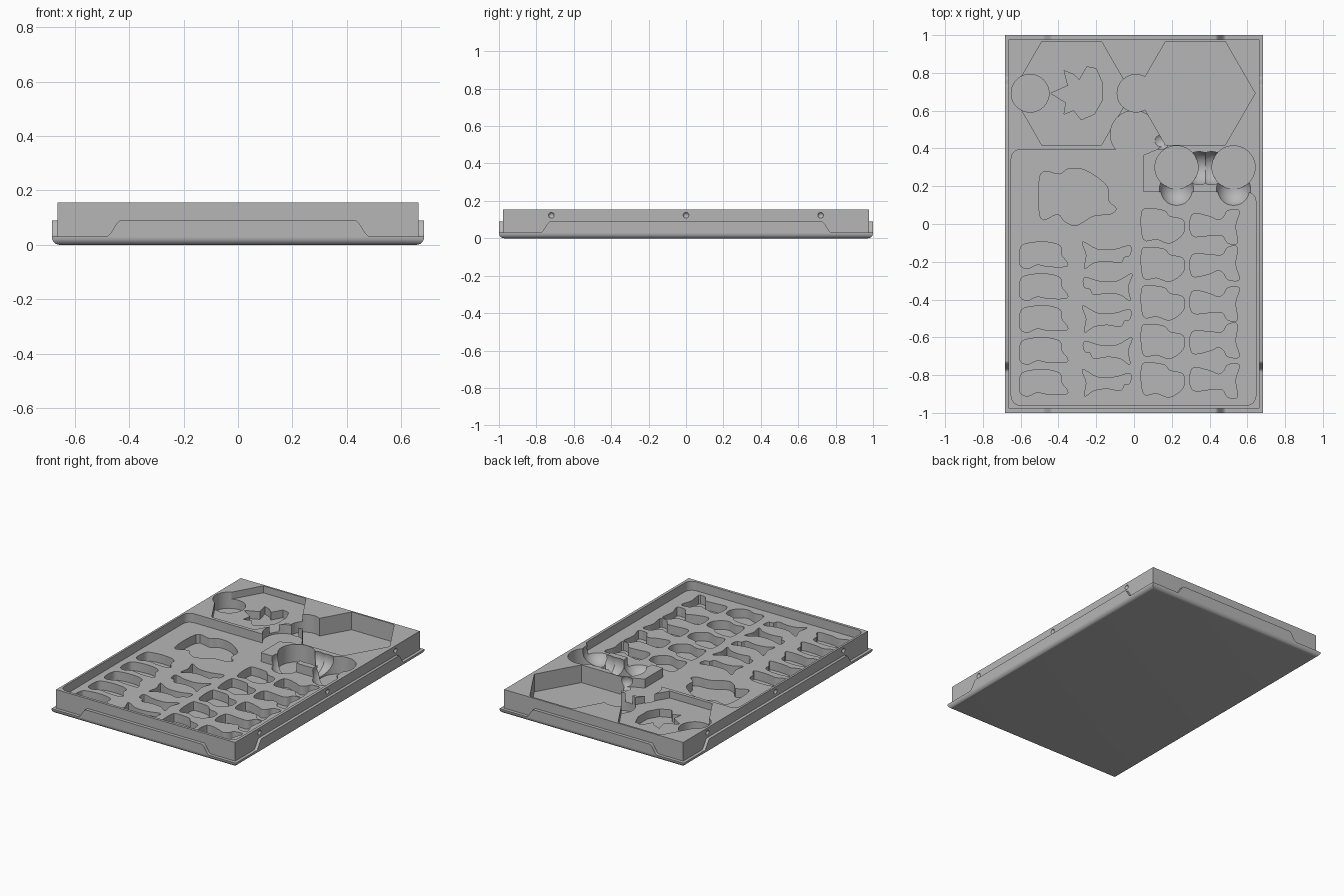
import bpy, bmesh, math
from mathutils import Matrix, Vector

default = bpy.data.objects.get("Cube")
if default:
    bpy.data.objects.remove(default, do_unlink=True)

HX, HY = 0.684, 1.0        # base half sizes
BX, BY = 0.664, 0.978      # tray body half sizes
TOP, BASE, LIP = 0.155, 0.03, 0.09
RECESS, SHALLOW, DEEP = 0.095, 0.108, 0.036   # pocket floors

grey = bpy.data.materials.new("plain_grey")
grey.use_nodes = True
colour = (0.47, 0.47, 0.47, 1)
grey.diffuse_color = colour
grey.node_tree.nodes["Principled BSDF"].inputs["Base Color"].default_value = colour


def add(name, bm):
    bmesh.ops.recalc_face_normals(bm, faces=bm.faces)
    mesh = bpy.data.meshes.new(name)
    bm.to_mesh(mesh)
    bm.free()
    mesh.materials.append(grey)
    obj = bpy.data.objects.new(name, mesh)
    bpy.context.collection.objects.link(obj)
    return obj


def box(name, hx, hy, z0, z1, bevel=0):
    bm = bmesh.new()
    place = Matrix.Translation((0, 0, (z0 + z1) / 2)) @ Matrix.Diagonal((2 * hx, 2 * hy, z1 - z0, 1))
    bmesh.ops.create_cube(bm, size=1, matrix=place)
    if bevel:
        low = [e for e in bm.edges if all(v.co.z < z0 + 0.001 for v in e.verts)]
        bmesh.ops.bevel(bm, geom=low, offset=bevel, segments=6, profile=0.5, affect='EDGES')
    return add(name, bm)


def prism(name, outline, z0, z1, place=Matrix()):
    bm = bmesh.new()
    face = bm.faces.new([bm.verts.new((x, y, z0)) for x, y in outline])
    made = bmesh.ops.extrude_face_region(bm, geom=[face])["geom"]
    bmesh.ops.translate(bm, vec=(0, 0, z1 - z0), verts=[v for v in made if isinstance(v, bmesh.types.BMVert)])
    bmesh.ops.transform(bm, matrix=place, verts=bm.verts)
    return add(name, bm)


def ball(x, y, z, r):
    bm = bmesh.new()
    bmesh.ops.create_uvsphere(bm, u_segments=32, v_segments=16, radius=r, matrix=Matrix.Translation((x, y, z)))
    return add("bowl_cutter", bm)


def arc(cx, cy, r, start, end, steps):
    angles = [math.radians(start + (end - start) * i / steps) for i in range(steps + 1)]
    return [(cx + r * math.cos(a), cy + r * math.sin(a)) for a in angles]


def circle(cx, cy, r):
    return arc(cx, cy, r, 0, 360, 40)[:-1]


def hexagon(cx, cy, r):
    return arc(cx, cy, r, 0, 360, 6)[:-1]


def smooth(points, steps=4):
    # closed spline through the points
    p, n, out = [Vector(q) for q in points], len(points), []
    for i in range(n):
        a, b, c, d = (p[(i + k - 1) % n] for k in range(4))
        for s in range(steps):
            t = s / steps
            q = b + (c - a) * t / 2 + (2 * a - 5 * b + 4 * c - d) * t * t / 2 + (3 * b - a - 3 * c + d) * t ** 3 / 2
            out.append((q.x, q.y))
    return out


def figure(points, x, y, sx=1, sy=1):
    return smooth([(x + sx * u / 100, y + sy * v / 100) for u, v in points])


def cut(target, cutter):
    mod = target.modifiers.new("pocket", 'BOOLEAN')
    mod.operation, mod.solver, mod.object = 'DIFFERENCE', 'EXACT', cutter
    bpy.context.view_layer.objects.active = target
    bpy.ops.object.modifier_apply(modifier=mod.name)
    bpy.data.objects.remove(cutter, do_unlink=True)


def pocket(outline, floor):
    cut(body, prism("pocket_cutter", outline, floor, TOP + 0.1))


# Base plate with rounded lower edges
base = box("base_plate", HX, HY, 0, BASE, 0.028)


# Raised lips along each side, with curved ends
def lip(name, half, run, inner, outer, turn):
    ease = [i / 10 for i in range(11)]
    side = [(half + run * (1 - t), BASE + (LIP - BASE) * t * t * (3 - 2 * t)) for t in ease]
    outline = side + [(-u, z) for u, z in reversed(side)]
    place = Matrix.Rotation(turn, 4, 'Z') @ Matrix.Rotation(math.pi / 2, 4, 'X')
    return prism(name, outline, inner, outer, place)


parts = [base]
for i, name in enumerate(("front_lip", "right_lip", "back_lip", "left_lip")):
    size = (0.725, 0.055, BX - 0.005, HX) if i % 2 else (0.43, 0.055, BY - 0.005, HY)
    parts.append(lip(name, *size, i * math.pi / 2))

# Tray body
body = box("tray_body", BX, BY, 0.015, TOP)
parts.append(body)

# Wide recess with a round finger notch
recess = arc(-0.6, -0.91, 0.05, 180, 270, 6) + arc(0.595, -0.91, 0.05, 270, 360, 6)
recess += arc(0.595, 0.12, 0.05, 0, 90, 6)
recess += [(0.05, 0.17), (0.05, 0.365), (0.12, 0.395), (0.2, 0.44), (0.14, 0.53)]
recess += arc(0, 0.475, 0.125, 40, 220, 20) + arc(-0.6, 0.345, 0.05, 90, 180, 6)
pocket(recess, RECESS)

# Hexagonal pockets and their finger holes
pocket(hexagon(-0.33, 0.692, 0.316), SHALLOW)
pocket(hexagon(0.325, 0.692, 0.316), DEEP)
pocket(circle(0.01, 0.692, 0.099), DEEP)
pocket(circle(-0.55, 0.692, 0.1), DEEP + 0.01)

# Spiky pocket inside the shallow hexagon
crown = [(-16, 0), (-7, 4), (-9, 12), (-4, 10), (-1, 7), (3, 14), (8, 13), (11, 6),
         (11, -4), (7, -11), (0, -14), (-4, -9), (-9, -11), (-8, -5)]
pocket([(-0.28 + u / 100, 0.692 + v / 100) for u, v in crown], DEEP + 0.02)

# Round pockets and bowls
for x in (0.225, 0.527):
    pocket(circle(x, 0.3, 0.114), DEEP)
    cut(body, ball(x, 0.182, 0.135, 0.093))
for x in (0.345, 0.41):
    cut(body, ball(x, 0.296, 0.135, 0.09))
cut(body, ball(0.14, 0.44, 0.135, 0.05))

# Figure pockets in rows
slab = [(-12, -5), (-12, 3), (-9, 6), (1, 7), (9, 5), (10, 0), (13, -4), (12, -6), (3, -6), (-3, -5), (-8, -7)]
bone = [(-13, 7), (-5, 3), (4, 3), (12, 5), (12, 0), (9, -1), (7, -4), (0, -3), (-7, -4), (-12, -7), (-11, 0)]
lump = [(-12, 7), (-8, 9), (0, 8), (3, 5), (10, 3), (10, -4), (3, -9), (-4, -7), (-11, -7)]
hammer = [(-13, 6), (-4, 5), (1, 3), (4, 5), (6, 8), (12, 8), (10, 0), (11, -9), (6, -9), (3, -5), (-3, -5), (-13, -5)]
for row in range(5):
    flip = -1 if row % 2 else 1
    y_left, y_right = -0.165 - 0.169 * row, -0.01 - 0.204 * row
    pocket(figure(slab, -0.483, y_left), DEEP)
    pocket(figure(bone, -0.142, y_left, flip), DEEP)
    pocket(figure(lump, 0.16, y_right), DEEP)
    pocket(figure(hammer, 0.437, y_right, 1, flip), DEEP)

# Large figure pocket
large = [(-18, 12), (-8, 12), (-3, 15), (6, 14), (17, 6), (18, -2), (22, -6), (19, -9),
         (10, -10), (1, -15), (-5, -13), (-9, -9), (-18, -11)]
pocket(figure(large, -0.315, 0.143), DEEP)

# Small catches in the long sides
for side in (-1, 1):
    for y in (-0.72, 0, 0.72):
        cut(body, ball(side * (BX + 0.004), y, 0.123, 0.016))

# Smooth rounded walls, sharp edges
for obj in parts:
    bpy.ops.object.select_all(action='DESELECT')
    obj.select_set(True)
    bpy.context.view_layer.objects.active = obj
    bpy.ops.object.shade_smooth_by_angle(angle=math.radians(30))
